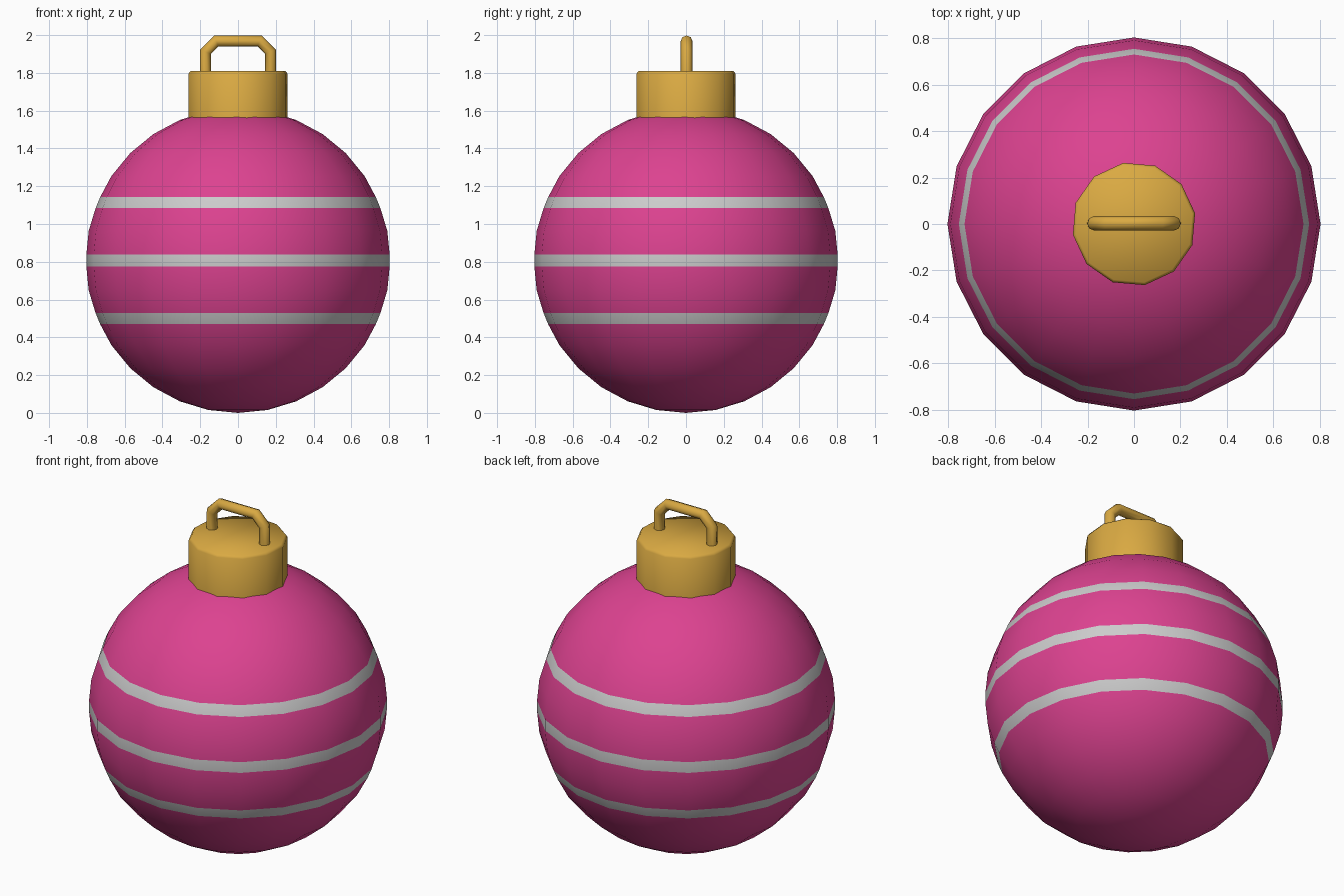
import bpy, bmesh
from math import sin, cos, pi, radians
from mathutils import Vector

if "Cube" in bpy.data.objects:
    bpy.data.objects.remove(bpy.data.objects["Cube"])


def material(name, rgb):
    m = bpy.data.materials.new(name)
    m.diffuse_color = (*rgb, 1)
    m.use_nodes = True
    m.node_tree.nodes["Principled BSDF"].inputs["Base Color"].default_value = m.diffuse_color
    return m


pink = material("pink", (0.72, 0.055, 0.28))
silver = material("silver", (0.53, 0.53, 0.53))
gold = material("gold", (0.70, 0.40, 0.055))


def smooth(obj, angle):
    bpy.ops.object.select_all(action='DESELECT')
    bpy.context.view_layer.objects.active = obj
    obj.select_set(True)
    bpy.ops.object.shade_smooth_by_angle(angle=radians(angle))


def lathe(name, profile, sides, mats, turn=0.0, striped=()):
    """Spin (radius, z) points around z; bands listed in striped use material 1."""
    bm = bmesh.new()
    rings = []
    for r, z in profile:
        n = 1 if r < 1e-5 else sides
        rings.append([bm.verts.new((r * cos(turn + 2 * pi * i / sides),
                                    r * sin(turn + 2 * pi * i / sides), z))
                      for i in range(n)])
    for k, (a, b) in enumerate(zip(rings, rings[1:])):
        for i in range(sides):
            j = (i + 1) % sides
            vs = [a[i % len(a)], a[j % len(a)], b[j % len(b)], b[i % len(b)]]
            f = bm.faces.new(list(dict.fromkeys(vs)))
            f.material_index = 1 if k in striped else 0
    for ring in (rings[0], rings[-1]):
        if len(ring) > 1:
            bm.faces.new(ring)
    bmesh.ops.recalc_face_normals(bm, faces=bm.faces)
    me = bpy.data.meshes.new(name)
    bm.to_mesh(me)
    bm.free()
    obj = bpy.data.objects.new(name, me)
    bpy.context.collection.objects.link(obj)
    for m in mats:
        me.materials.append(m)
    return obj


# Bauble: 16-ring sphere, three rings widened into silver stripes
R, RINGS, HALF = 0.806, 16, 0.032
arc = [Vector((R * sin(pi * k / RINGS), R - R * cos(pi * k / RINGS)))
       for k in range(RINGS + 1)]
arc[0].x = arc[-1].x = 0
profile, stripes = [], []
for k, p in enumerate(arc):
    if k in (6, 8, 10):
        stripes.append(len(profile))
        for q in (arc[k - 1], arc[k + 1]):
            profile.append(p + (q - p).normalized() * HALF)
    else:
        profile.append(p)
ball = lathe("bauble_ball", profile, 20, [pink, silver], striped=stripes)
smooth(ball, 40)

# Cap: short cylinder with a softened rim
cap = lathe("cap", [(0.267, 1.50), (0.267, 1.795), (0.255, 1.81)], 12, [gold],
            turn=radians(10))
smooth(cap, 60)

# Hanging loop: round bar bent into a chamfered arch
half = [(0.172, 1.76), (0.172, 1.912), (0.115, 1.969)]
path = [(-x, z) for x, z in half] + half[::-1]
cu = bpy.data.curves.new("loop_path", 'CURVE')
cu.dimensions = '3D'
cu.bevel_depth = 0.031
cu.bevel_resolution = 2
cu.use_fill_caps = True
sp = cu.splines.new('POLY')
sp.points.add(len(path) - 1)
for pt, (x, z) in zip(sp.points, path):
    pt.co = (x, 0.003, z, 1)
cu.materials.append(gold)
loop = bpy.data.objects.new("hanging_loop", cu)
bpy.context.collection.objects.link(loop)
bpy.ops.object.select_all(action='DESELECT')
bpy.context.view_layer.objects.active = loop
loop.select_set(True)
bpy.ops.object.convert(target='MESH')
smooth(bpy.context.view_layer.objects.active, 50)
